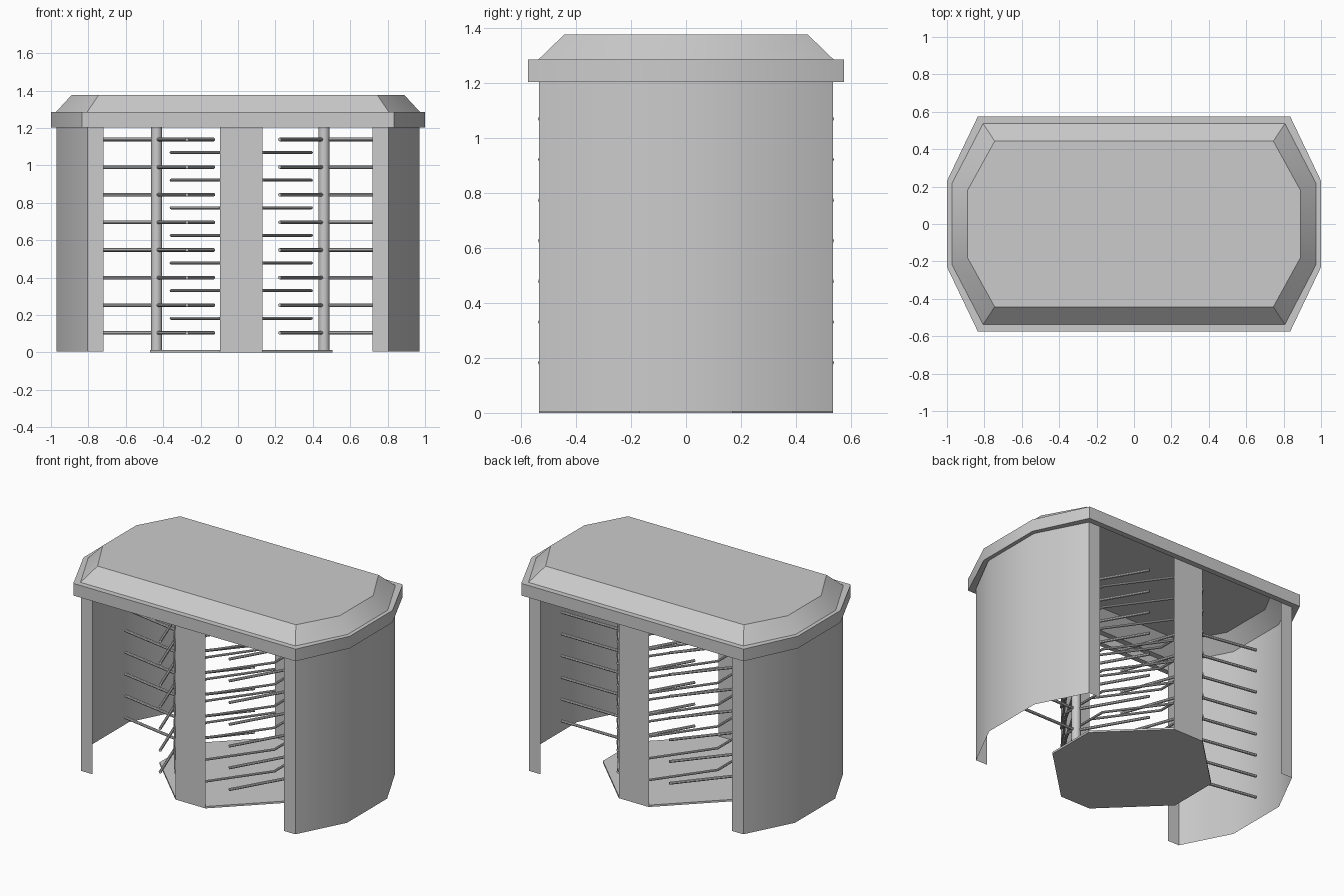
import bpy, bmesh, math
from mathutils import Vector

if "Cube" in bpy.data.objects:
    bpy.data.objects.remove(bpy.data.objects["Cube"])

CX = 0.0175  # middle of the central island


def finish(name, bm, smooth=True, fix=True):
    if fix:
        bmesh.ops.recalc_face_normals(bm, faces=bm.faces)
    me = bpy.data.meshes.new(name)
    bm.to_mesh(me)
    bm.free()
    ob = bpy.data.objects.new(name, me)
    bpy.context.collection.objects.link(ob)
    if smooth:
        bpy.ops.object.select_all(action='DESELECT')
        ob.select_set(True)
        bpy.context.view_layer.objects.active = ob
        bpy.ops.object.shade_smooth_by_angle(angle=math.radians(30))
    return ob


def octagon(x1, y1, x2, y2, cx=0.0):
    # (x1, y1): ends of the long sides, (x2, y2): ends of the short sides
    q = [(x1, -y1), (x2, -y2), (x2, y2), (x1, y1)]
    return [(cx + x, y) for x, y in q] + [(cx - x, -y) for x, y in q]


def loft(bm, rings, closed=True):
    vs = [[bm.verts.new((x, y, z)) for x, y in pts] for pts, z in rings]
    n = len(vs[0])
    for a, b in zip(vs, vs[1:]):
        for i in range(n if closed else n - 1):
            j = (i + 1) % n
            bm.faces.new((a[i], a[j], b[j], b[i]))
    return vs


def tube(bm, path, r, sides=8):
    # round bar in a horizontal plane, mitred at bends, or a vertical post
    pts = [Vector(p) for p in path]
    rings = []
    for i, p in enumerate(pts):
        d_in = (p - pts[i - 1]).normalized() if i else (pts[1] - p).normalized()
        d_out = (pts[i + 1] - p).normalized() if i < len(pts) - 1 else d_in
        t = (d_in + d_out).normalized()
        up = Vector((0, 1, 0)) if abs(t.z) > 0.9 else Vector((0, 0, 1))
        side = t.cross(up) / max(0.3, t.dot(d_in))
        rings.append([bm.verts.new(p + r * (math.cos(a) * side + math.sin(a) * up))
                      for a in (2 * math.pi * k / sides for k in range(sides))])
    for a, b in zip(rings, rings[1:]):
        for i in range(sides):
            j = (i + 1) % sides
            bm.faces.new((a[i], a[j], b[j], b[i]))
    bm.faces.new(rings[0])
    bm.faces.new(rings[-1][::-1])


# Hollow canopy: eaves band, ledge, sloped edge and top
eave = octagon(0.835, 0.575, 1.0, 0.23)
inner = octagon(0.807, 0.537, 0.974, 0.216)
crown = octagon(0.745, 0.443, 0.89, 0.18)
bm = bmesh.new()
vs = loft(bm, [(inner, 1.203), (eave, 1.203), (eave, 1.285), (inner, 1.285), (crown, 1.376)])
bm.faces.new(vs[-1])
finish("canopy", bm)

# Curved side walls with short front and back flanges
for name, s in (("left_wall", -1), ("right_wall", 1)):
    half = [(0.72, 0.535), (0.805, 0.535), (0.97, 0.215)]
    pts = [(s * x, -y) for x, y in half] + [(s * x, y) for x, y in half[::-1]]
    bm = bmesh.new()
    loft(bm, [(pts, 0.005), (pts, 1.285)], closed=False)
    finish(name, bm)

# Floor plate of the island
floor = octagon(0.1125, 0.535, 0.4875, 0.17, CX)
bm = bmesh.new()
vs = loft(bm, [(floor, 0.0), (floor, 0.013)])
bm.faces.new(vs[0])
bm.faces.new(vs[1])
finish("floor_plate", bm)

# Flat front and back panels of the island
for name, y in (("front_panel", -0.535), ("back_panel", 0.535)):
    bm = bmesh.new()
    pts = [(CX - 0.1125, y), (CX + 0.1125, y)]
    loft(bm, [(pts, 0.0), (pts, 1.285)], closed=False)
    finish(name, bm)

# Fixed barrier bars, bent around the island between the two panels
for name, s in (("left_barrier_bars", -1), ("right_barrier_bars", 1)):
    bm = bmesh.new()
    for i in range(7):
        z = 0.183 + 0.1477 * i
        tube(bm, [(CX + s * x, y, z) for x, y in
                  ((0.1125, -0.533), (0.375, -0.17), (0.375, 0.17), (0.1125, 0.533))], 0.008)
    finish(name, bm, smooth=True)

# Rotors: a post with three columns of eight arms
for name, x, a0 in (("left_rotor", -0.435, 170), ("right_rotor", 0.46, 0)):
    bm = bmesh.new()
    tube(bm, [(x, 0, 0), (x, 0, 1.37)], 0.029, 16)
    finish(name + "_post", bm)
    bm = bmesh.new()
    for k in range(3):
        a = math.radians(a0 + 120 * k)
        c, s = math.cos(a), math.sin(a)
        for i in range(8):
            z = 0.105 + 0.1477 * i
            tube(bm, [(x + 0.02 * c, 0.02 * s, z), (x + 0.475 * c, 0.475 * s, z)], 0.0095)
    finish(name + "_arms", bm)
